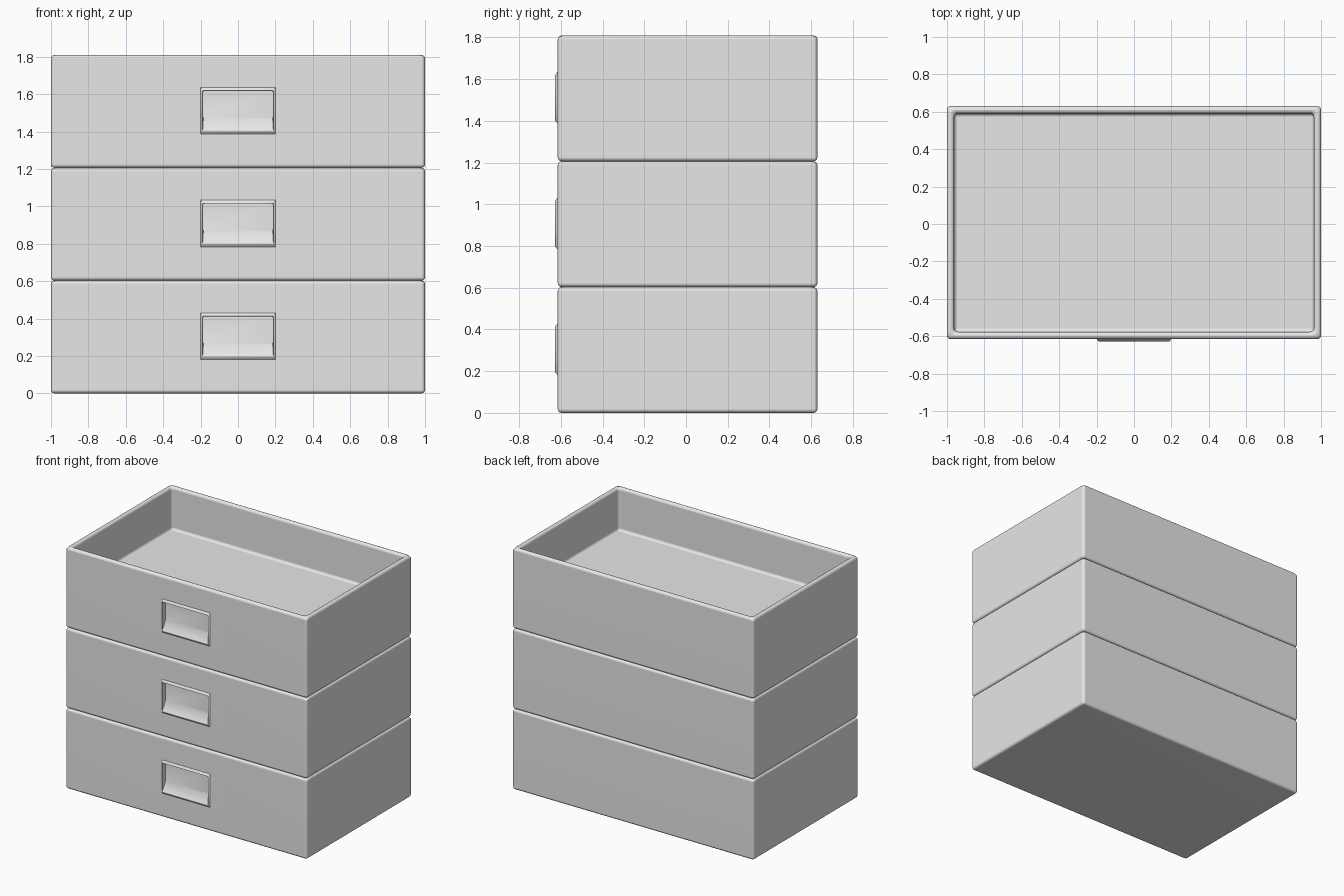
import bpy
import bmesh
from mathutils import Vector

WIDTH, DEPTH, HEIGHT = 2.0, 1.245, 0.603
FRONT_Y = -0.615
WALL, FLOOR_Z = 0.055, 0.285

cube = bpy.data.objects.get("Cube")
if cube:
    bpy.data.objects.remove(cube, do_unlink=True)

grey = bpy.data.materials.new("plain_grey")
grey.use_nodes = True
colour = (0.8, 0.8, 0.8, 1)
grey.diffuse_color = colour
grey.node_tree.nodes["Principled BSDF"].inputs["Base Color"].default_value = colour


def ring(bm, face, half_w, low, high, y, y_low=None):
    """Inset a front-facing face and move the inner face to a given rectangle."""
    bmesh.ops.inset_region(bm, faces=[face], thickness=0.002)
    mid = face.calc_center_median()
    for v in face.verts:
        bottom = v.co.z < mid.z
        v.co = Vector((half_w if v.co.x > mid.x else -half_w,
                       y_low if bottom and y_low is not None else y,
                       low if bottom else high))
    return list(face.edges)


def make_drawer(name, base_z):
    bm = bmesh.new()
    bmesh.ops.create_cube(bm, size=1)
    bmesh.ops.scale(bm, vec=(WIDTH, DEPTH, HEIGHT), verts=bm.verts)
    bmesh.ops.translate(bm, vec=(0, FRONT_Y + DEPTH / 2, HEIGHT / 2), verts=bm.verts)

    # hollow interior
    top = max(bm.faces, key=lambda f: f.calc_center_median().z)
    bmesh.ops.inset_region(bm, faces=[top], thickness=WALL)
    well = bmesh.ops.extrude_face_region(bm, geom=[top])
    for v in [g for g in well["geom"] if isinstance(g, bmesh.types.BMVert)]:
        v.co.z = FLOOR_Z
    if top.is_valid:
        bm.faces.remove(top)
    bmesh.ops.recalc_face_normals(bm, faces=bm.faces)

    # rounded edges
    bmesh.ops.bevel(bm, geom=list(bm.edges), offset=0.022, segments=4,
                    profile=0.5, affect='EDGES', clamp_overlap=True)

    # tapered pull frame with a recessed finger pocket
    bm.normal_update()
    front = min((f for f in bm.faces if f.normal.y < -0.99),
                key=lambda f: (round(f.calc_center_median().y, 3), -f.calc_area()))
    ring(bm, front, 0.2, 0.18, 0.43, FRONT_Y)
    rim = ring(bm, front, 0.188, 0.197, 0.412, FRONT_Y - 0.015)
    ring(bm, front, 0.187, 0.265, 0.411, FRONT_Y + 0.025)
    corners = [e for v in front.verts for e in v.link_edges
               if e not in front.edges[:]]
    bmesh.ops.bevel(bm, geom=rim + corners, offset=0.005, segments=2,
                    profile=0.5, affect='EDGES', clamp_overlap=True)

    mesh = bpy.data.meshes.new(name)
    bm.to_mesh(mesh)
    bm.free()
    mesh.materials.append(grey)
    obj = bpy.data.objects.new(name, mesh)
    obj.location.z = base_z
    bpy.context.collection.objects.link(obj)

    bpy.ops.object.select_all(action='DESELECT')
    obj.select_set(True)
    bpy.context.view_layer.objects.active = obj
    bpy.ops.object.shade_smooth_by_angle(angle=0.6)
    weighted = obj.modifiers.new("weighted_normals", 'WEIGHTED_NORMAL')
    weighted.keep_sharp = True


# stack of three equal drawers
for i, label in enumerate(("bottom", "middle", "top")):
    make_drawer(label + "_drawer", i * HEIGHT)
